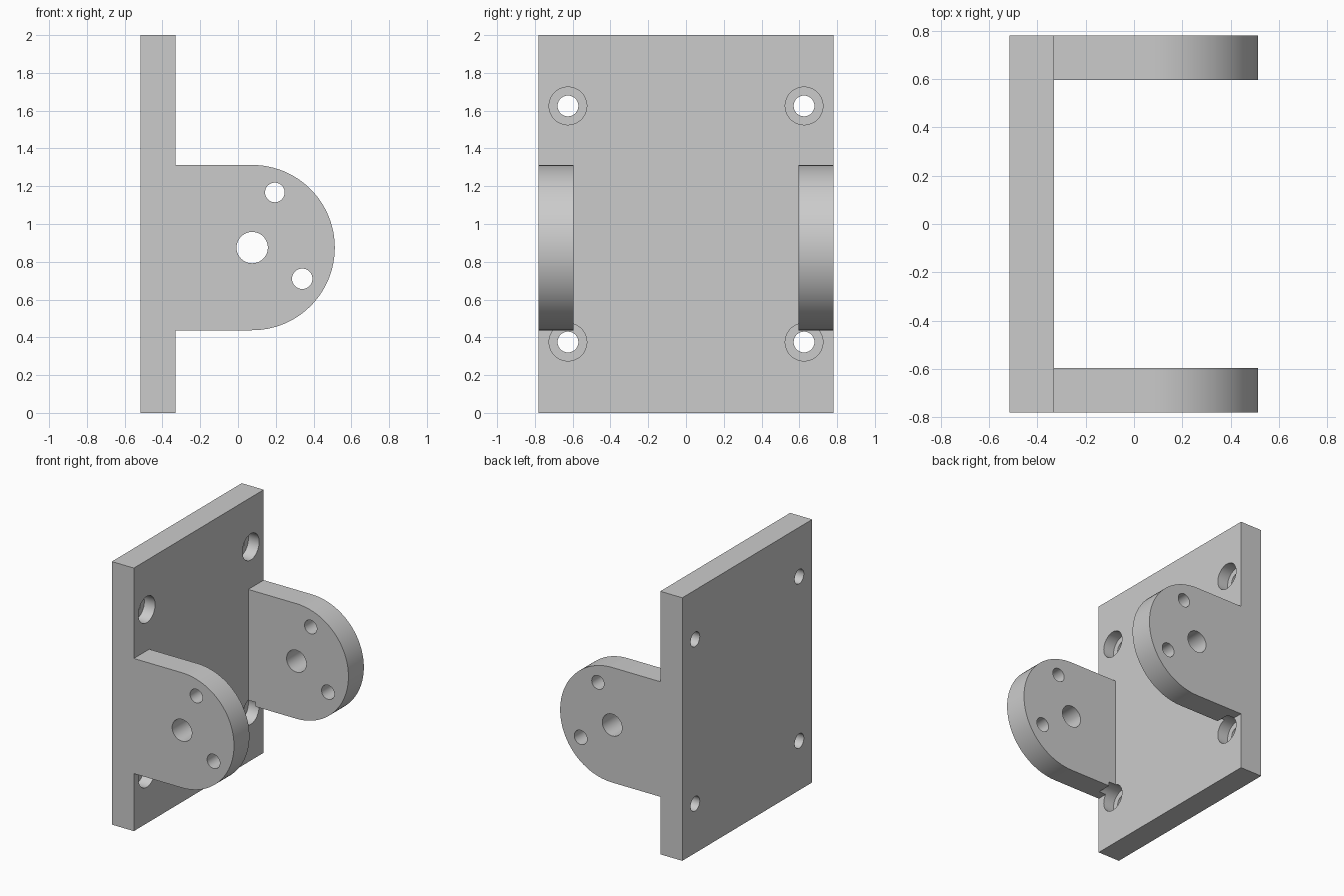
import bpy
import bmesh
from math import pi, sin, cos
from mathutils import Matrix

cube = bpy.data.objects.get("Cube")
if cube:
    bpy.data.objects.remove(cube)

grey = bpy.data.materials.new("light grey")
grey.use_nodes = True
colour = (0.6, 0.6, 0.6, 1)
grey.diffuse_color = colour
grey.node_tree.nodes["Principled BSDF"].inputs["Base Color"].default_value = colour

BACK, FACE = -0.515, -0.33      # plate thickness along x
HALF, INNER = 0.78, 0.595       # lug thickness along y
PIVOT_X, PIVOT_Z, RADIUS = 0.075, 0.875, 0.4375


def make_object(name, bm):
    bmesh.ops.recalc_face_normals(bm, faces=bm.faces[:])
    mesh = bpy.data.meshes.new(name)
    bm.to_mesh(mesh)
    bm.free()
    mesh.materials.append(grey)
    obj = bpy.data.objects.new(name, mesh)
    bpy.context.collection.objects.link(obj)
    return obj


def extrude_profile(name, points, y0, y1):
    """Prism from an x-z outline."""
    bm = bmesh.new()
    face = bm.faces.new([bm.verts.new((x, y0, z)) for x, z in points])
    out = bmesh.ops.extrude_face_region(bm, geom=[face])
    verts = [v for v in out["geom"] if isinstance(v, bmesh.types.BMVert)]
    bmesh.ops.translate(bm, verts=verts, vec=(0, y1 - y0, 0))
    return make_object(name, bm)


def cylinder(name, radius, length, centre, axis):
    bm = bmesh.new()
    bmesh.ops.create_cone(bm, cap_ends=True, segments=48, radius1=radius,
                          radius2=radius, depth=length)
    turn = Matrix.Rotation(pi / 2, 4, "Y" if axis == "x" else "X")
    bmesh.ops.transform(bm, matrix=Matrix.Translation(centre) @ turn, verts=bm.verts)
    obj = make_object(name, bm)
    obj.hide_render = True
    return obj


def combine(target, tool, operation):
    mod = target.modifiers.new(operation.lower(), "BOOLEAN")
    mod.operation = operation
    mod.solver = "EXACT"
    mod.object = tool
    bpy.context.view_layer.objects.active = target
    bpy.ops.object.modifier_apply(modifier=mod.name)
    bpy.data.objects.remove(tool)


# Mounting plate
bracket = extrude_profile("bracket", [(BACK, 0), (FACE, 0), (FACE, 2), (BACK, 2)],
                          -HALF, HALF)

# Rounded pivot lugs, rooted inside the plate
root = (BACK + FACE) / 2
arc = [(PIVOT_X + RADIUS * cos(a), PIVOT_Z + RADIUS * sin(a))
       for a in (pi * (i / 48 - 0.5) for i in range(49))]
outline = [(root, PIVOT_Z - RADIUS)] + arc + [(root, PIVOT_Z + RADIUS)]
for side in (-1, 1):
    lug = extrude_profile("lug", outline, side * INNER, side * HALF)
    combine(bracket, lug, "UNION")

# Pivot hole and two pin holes through both lugs
for x, z, r in ((PIVOT_X, PIVOT_Z, 0.083), (0.195, 1.167, 0.052), (0.34, 0.71, 0.054)):
    combine(bracket, cylinder("pin_cutter", r, 2, (x, 0, z), "y"), "DIFFERENCE")

# Counterbored screw holes, whose bores nick the lower lug corners
bore_start, bore_end = FACE - 0.09, FACE + 0.06
for y in (-0.625, 0.625):
    for z in (0.375, 1.625):
        hole = cylinder("screw_cutter", 0.055, 0.4, (root, y, z), "x")
        combine(bracket, hole, "DIFFERENCE")
        bore = cylinder("bore_cutter", 0.1, bore_end - bore_start,
                        ((bore_start + bore_end) / 2, y, z), "x")
        combine(bracket, bore, "DIFFERENCE")

# Smooth round walls, crisp edges
bpy.ops.object.select_all(action="DESELECT")
bracket.select_set(True)
bpy.context.view_layer.objects.active = bracket
bpy.ops.object.shade_smooth_by_angle(angle=pi / 6)
